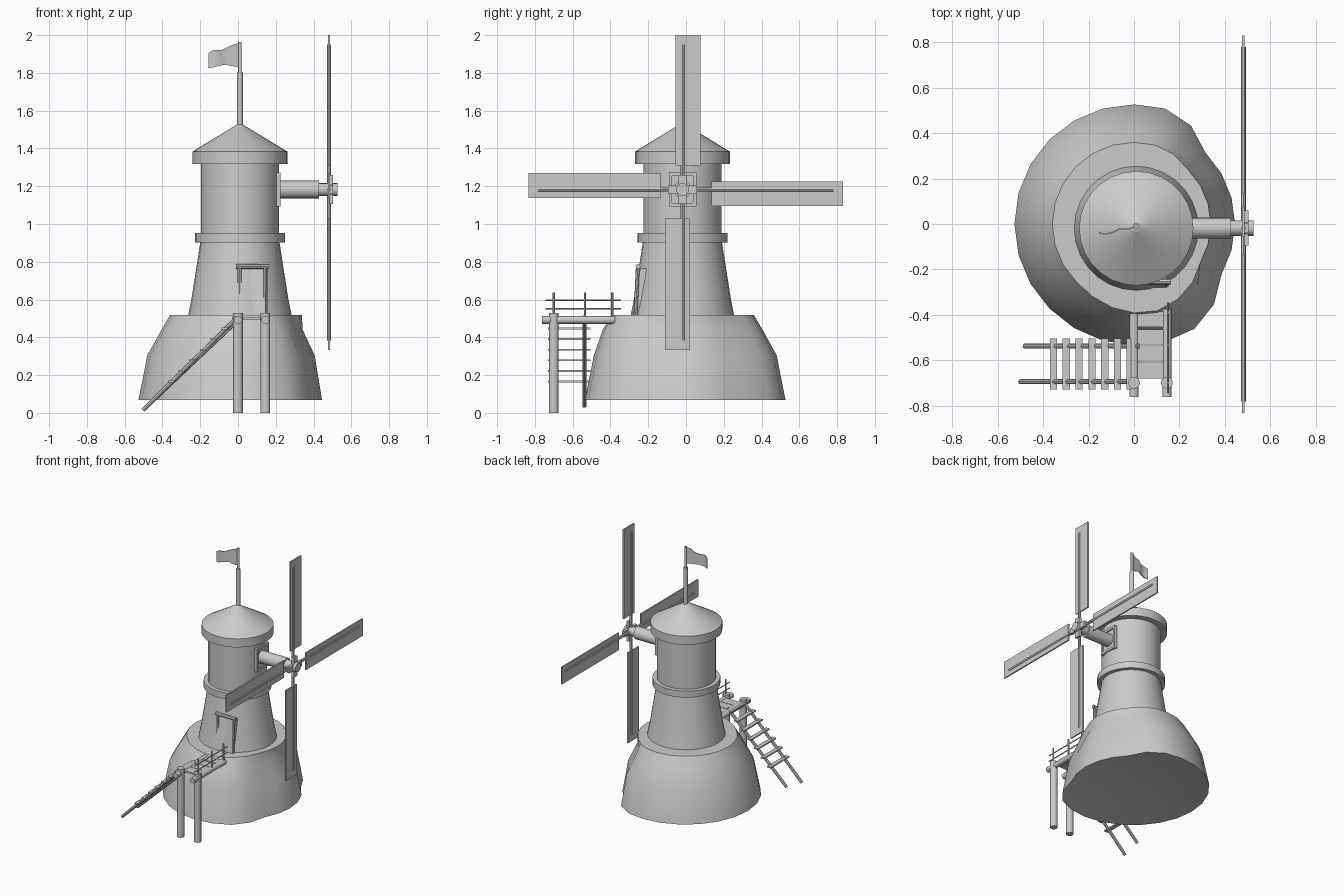
import bpy, bmesh, math
from mathutils import Vector, Matrix

if "Cube" in bpy.data.objects:
    bpy.data.objects.remove(bpy.data.objects["Cube"])

CX, CY = 0.01, -0.019          # tower axis
HUB = Vector((0.482, -0.018, 1.182))


def finish(name, bm, smooth=None):
    bmesh.ops.recalc_face_normals(bm, faces=bm.faces[:])
    me = bpy.data.meshes.new(name)
    bm.to_mesh(me)
    bm.free()
    ob = bpy.data.objects.new(name, me)
    bpy.context.collection.objects.link(ob)
    if smooth:
        bpy.ops.object.select_all(action='DESELECT')
        ob.select_set(True)
        bpy.context.view_layer.objects.active = ob
        bpy.ops.object.shade_smooth_by_angle(angle=math.radians(smooth))
    return ob


def lathe(name, profile, n=28, cx=CX, cy=CY, scale=None, smooth=40):
    """Spin (radius, z) points about a vertical axis and cap both ends."""
    bm = bmesh.new()
    rings = []
    for r, z in profile:
        ring = []
        for i in range(n):
            a = 2 * math.pi * i / n
            k = scale(a, z) if scale else 1
            ring.append(bm.verts.new((cx + r * k * math.cos(a), cy + r * k * math.sin(a), z)))
        rings.append(ring)
    for lo, hi in zip(rings, rings[1:]):
        for i in range(n):
            j = (i + 1) % n
            bm.faces.new((lo[i], lo[j], hi[j], hi[i]))
    bm.faces.new(rings[0][::-1])
    bm.faces.new(rings[-1])
    return finish(name, bm, smooth)


def rod(name, p, q, r, n=12):
    """Cylinder from p to q."""
    p, q = Vector(p), Vector(q)
    d = q - p
    m = Matrix.Translation((p + q) / 2) @ d.to_track_quat('Z', 'Y').to_matrix().to_4x4()
    bm = bmesh.new()
    bmesh.ops.create_cone(bm, cap_ends=True, segments=n, radius1=r, radius2=r,
                          depth=d.length, matrix=m)
    return finish(name, bm, 40)


def box(name, lo, hi, turn=None):
    lo, hi = Vector(lo), Vector(hi)
    bm = bmesh.new()
    bmesh.ops.create_cube(bm, size=1)
    for v in bm.verts:
        v.co = (lo + hi) / 2 + Vector([c * s for c, s in zip(v.co, hi - lo)])
    if turn:
        bm.transform(turn)
    return finish(name, bm)


# Base mound, pressed in on its +x side and swollen under the landing (-y)
def dent(a, z):
    deg = math.degrees(a)
    deg = deg - 360 if deg > 180 else deg
    t = max(0, min(1, (58 - abs(deg - 7)) / 16))
    f = max(0, 1 - abs(deg + 80) / 50)
    return 1 - t * (0.06 if z > 0.5 else 0.155) + f * (0.11 if z > 0.4 else 0.02)


lathe("base_mound", [(0.32, 0.1), (0.527, 0.068), (0.48, 0.305), (0.405, 0.44),
                     (0.36, 0.517), (0.2, 0.517)], n=24, cx=0, cy=0, scale=dent)

# Tower, band and roof
lathe("lower_tower", [(0.277, 0.5), (0.257, 0.6), (0.207, 0.92)])
lathe("tower_band", [(0.238, 0.903), (0.238, 0.953)])
lathe("upper_tower", [(0.207, 0.9), (0.207, 1.34)])
lathe("roof", [(0.252, 1.317), (0.252, 1.383), (0.015, 1.527)], smooth=25)

# Flagpole and waving flag
rod("flagpole_lower", (CX, -0.01, 1.5), (CX, -0.01, 1.803), 0.016)
rod("flagpole_upper", (CX, -0.01, 1.8), (CX, -0.01, 1.963), 0.009)
bm = bmesh.new()
wave = [(0.01, -0.01, 1.83, 1.96), (-0.03, -0.024, 1.836, 1.948), (-0.06, -0.02, 1.842, 1.933),
        (-0.09, -0.036, 1.84, 1.92), (-0.13, -0.046, 1.83, 1.92), (-0.155, -0.038, 1.824, 1.906)]
cols = [[bm.verts.new((x, y + s, z)) for s, z in ((-.003, a), (-.003, b), (.003, b), (.003, a))]
        for x, y, a, b in wave]
for c, d in zip(cols, cols[1:]):
    for i in range(4):
        j = (i + 1) % 4
        bm.faces.new((c[i], c[j], d[j], d[i]))
bm.faces.new(cols[0])
bm.faces.new(cols[-1][::-1])
finish("flag", bm, 40)

# Axle with its mounting frame and hub
y, z = HUB.y, HUB.z
box("axle_mount", (0.18, y - 0.058, z - 0.075), (0.215, y + 0.058, z + 0.075))
for s in (-1, 1):
    box("mount_side", (0.16, y + s * 0.064 - 0.009, z - 0.09), (0.225, y + s * 0.064 + 0.009, z + 0.09))
    box("mount_bar", (0.16, y - 0.073, z + s * 0.081 - 0.009), (0.225, y + 0.073, z + s * 0.081 + 0.009))
rod("axle", (0.19, y, z), (0.428, y, z), 0.047, 16)
rod("hub", (0.42, y, z), (0.526, y, z), 0.034, 16)

# Four sails: spar, thin offset board (root, tip and inner edge vary a little), hub block
sails = [(0.128, 0.818, -0.037), (0.117, 0.815, -0.045),
         (0.154, 0.85, -0.04), (0.152, 0.848, -0.044)]
for k, (root, tip, edge) in enumerate(sails):
    turn = Matrix.Translation(HUB) @ Matrix.Rotation(k * math.pi / 2, 4, 'X')
    rod("sail_spar", HUB, turn @ Vector((0, 0, tip - 0.05)), 0.011, 8)
    box("sail_board", (-0.005, edge, root), (0.005, edge + 0.132, tip), turn)
    box("hub_block", (0.002, -0.022, 0.02), (0.022, 0.022, 0.077), turn)

# Doorway: upright frame with the door leaning on the tower wall behind
for x in (0.008, 0.145):
    rod("door_post", (x, -0.268, 0.5), (x, -0.255, 0.78), 0.01, 8)
rod("door_lintel", (-0.01, -0.254, 0.775), (0.162, -0.254, 0.775), 0.013, 8)
lean = Matrix.Translation((0, -0.277, 0.51)) @ Matrix.Rotation(math.radians(-8.5), 4, 'X')
box("door", (0.01, -0.004, 0), (0.143, 0.03, 0.26), lean)

# Landing: posts, beams and planks
for x in (0.0, 0.145):
    rod("landing_post", (x, -0.70, 0), (x, -0.70, 0.528), 0.026, 14)
    rod("landing_beam", (x, -0.763, 0.492), (x, -0.375, 0.492), 0.021, 10)
for y0, y1 in ((-0.68, -0.61), (-0.606, -0.535), (-0.531, -0.465), (-0.455, -0.385)):
    box("landing_plank", (0.0, y0, 0.492), (0.145, y1, 0.505))

# Railing on the outer side of the landing
for y in (-0.70, -0.535, -0.39):
    rod("railing_post", (0.15, y, 0.49), (0.15, y, 0.637), 0.006, 8)
for z in (0.552, 0.597):
    rod("railing_bar", (0.15, -0.745, z), (0.15, -0.345, z), 0.004, 8)

# Ladder with flat treads
for y, dx in ((-0.538, 0.02), (-0.695, 0)):
    rod("ladder_rail", (-0.503 + dx, y, 0.015 + dx), (dx, y, 0.51), 0.011, 8)
for i in range(7):
    x = -0.355 + i * 0.0565
    zt = x * 0.99 + 0.518
    box("ladder_tread", (x - 0.016, -0.73, zt - 0.005), (x + 0.016, -0.505, zt + 0.005))
